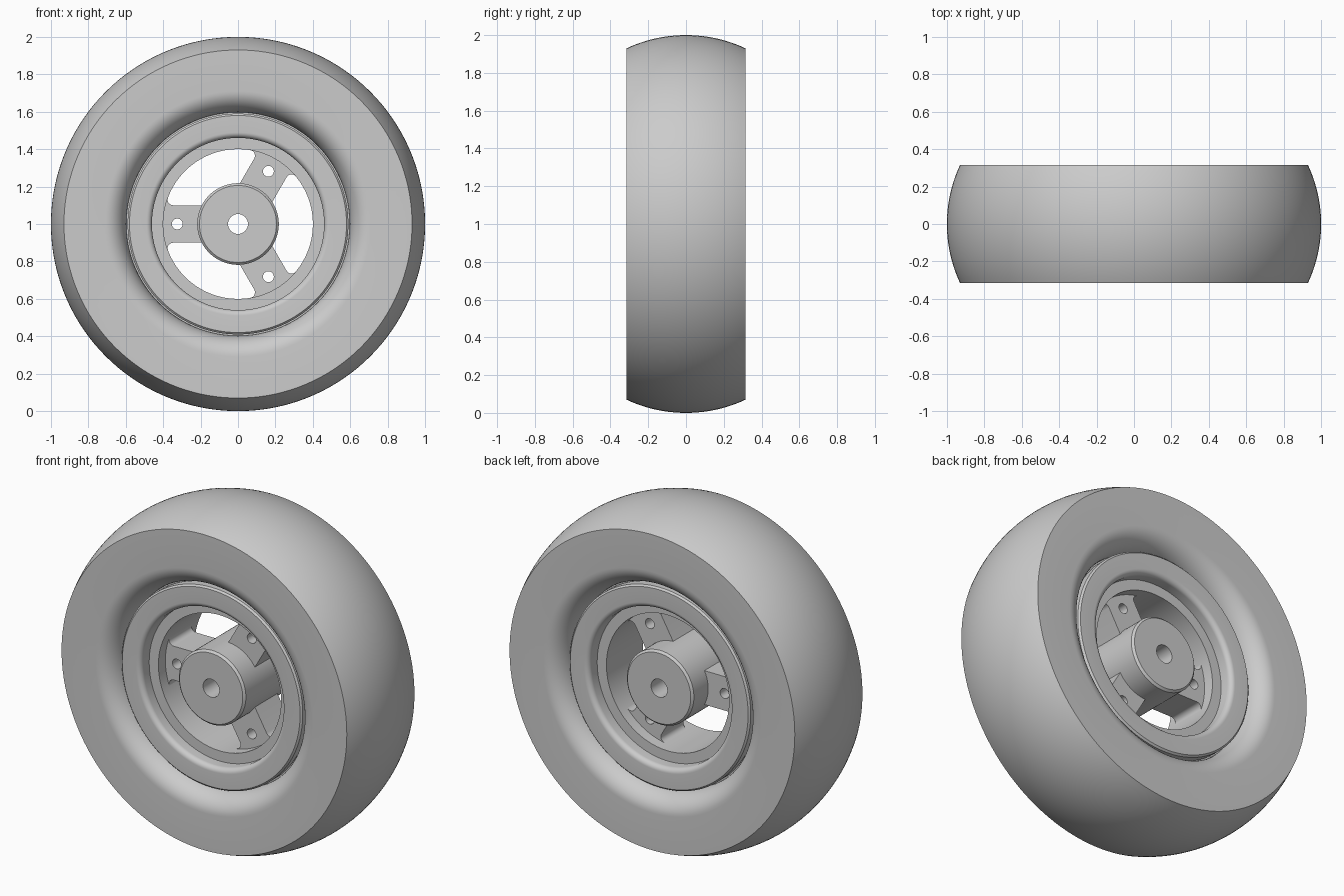
import bpy, bmesh, math
from math import sin, cos, pi, sqrt, asin, atan2

if "Cube" in bpy.data.objects:
    bpy.data.objects.remove(bpy.data.objects["Cube"])

CZ = 1.0      # axle height
SEG = 144

grey = bpy.data.materials.new("plain grey")
grey.diffuse_color = (0.6, 0.6, 0.6, 1)
grey.use_nodes = True
grey.node_tree.nodes["Principled BSDF"].inputs["Base Color"].default_value = grey.diffuse_color


def finish(ob):
    ob.data.materials.clear()
    ob.data.materials.append(grey)
    bpy.ops.object.select_all(action='DESELECT')
    ob.select_set(True)
    bpy.context.view_layer.objects.active = ob
    bpy.ops.object.shade_smooth_by_angle(angle=math.radians(30))


def lathe(name, half):
    """Revolve a (radius, y) half profile, mirrored in y, round the axle."""
    prof = half + [(r, -y) for r, y in reversed(half)]
    bm = bmesh.new()
    rings = [[bm.verts.new((r * cos(2 * pi * i / SEG), y, CZ + r * sin(2 * pi * i / SEG)))
              for r, y in prof] for i in range(SEG)]
    n = len(prof)
    for i in range(SEG):
        a, b = rings[i], rings[(i + 1) % SEG]
        for j in range(n):
            k = (j + 1) % n
            bm.faces.new((a[j], a[k], b[k], b[j]))
    bmesh.ops.recalc_face_normals(bm, faces=bm.faces)
    me = bpy.data.meshes.new(name)
    bm.to_mesh(me)
    bm.free()
    ob = bpy.data.objects.new(name, me)
    bpy.context.collection.objects.link(ob)
    finish(ob)


# tire: crowned tread, flat sidewall, rounded bead
R = (0.07 ** 2 + 0.315 ** 2) / (2 * 0.07)
top = asin(0.315 / R)
tread = [(1 - R + R * cos(top * (t + 0.5) / 12.5), R * sin(top * (t + 0.5) / 12.5)) for t in range(13)]
bead = [(0.71 - 0.113 * sin(t * pi / 24), 0.18 + 0.135 * cos(t * pi / 24)) for t in range(13)]
lathe("tire", tread + bead + [(0.56, 0.18)])

# rim: chamfered flange, rounded lip and inner shelf
lip = [(0.49 - 0.03 * sin(t * pi / 16), 0.22 + 0.03 * cos(t * pi / 16)) for t in range(9)]
lathe("rim", [(0.565, 0.17), (0.59, 0.19), (0.59, 0.24), (0.58, 0.25)] + lip
      + [(0.46, 0.17), (0.40, 0.17)])

# hub with axle bore
lathe("hub", [(0.218, 0.238), (0.206, 0.25), (0.053, 0.25)])

# spokes: filleted bar outline with a bolt hole, extruded
H, F, RI = 0.10, 0.03, 0.40
cy = H + F                                # fillet centre, tangent to bar and rim
cx = sqrt((RI - F) ** 2 - cy ** 2)
end = atan2(cy, cx)
edge = [(0.17, H)]
edge += [(cx + F * cos(a), cy + F * sin(a))
         for a in [-pi / 2 + (end + pi / 2) * t / 8 for t in range(9)]]
edge += [(0.43 * cos(end), 0.43 * sin(end)), (0.44, 0.06)]
outline = edge + [(x, -y) for x, y in reversed(edge)]
hole = [(0.325 + 0.029 * cos(2 * pi * i / 32), 0.029 * sin(2 * pi * i / 32)) for i in range(32)]

for i in range(3):
    ang = pi / 3 + i * 2 * pi / 3
    cu = bpy.data.curves.new("spoke", 'CURVE')
    cu.dimensions = '2D'
    cu.fill_mode = 'BOTH'
    cu.extrude = 0.105
    for pts in (outline, hole):
        sp = cu.splines.new('POLY')
        sp.points.add(len(pts) - 1)
        for p, (x, y) in zip(sp.points, pts):
            p.co = (x * cos(ang) - y * sin(ang), x * sin(ang) + y * cos(ang), 0, 1)
        sp.use_cyclic_u = True
    ob = bpy.data.objects.new("spoke_%d" % (i + 1), cu)
    bpy.context.collection.objects.link(ob)
    ob.location = (0, 0, CZ)
    ob.rotation_euler = (pi / 2, 0, 0)
    bpy.ops.object.select_all(action='DESELECT')
    ob.select_set(True)
    bpy.context.view_layer.objects.active = ob
    bpy.ops.object.convert(target='MESH')
    finish(bpy.context.view_layer.objects.active)
